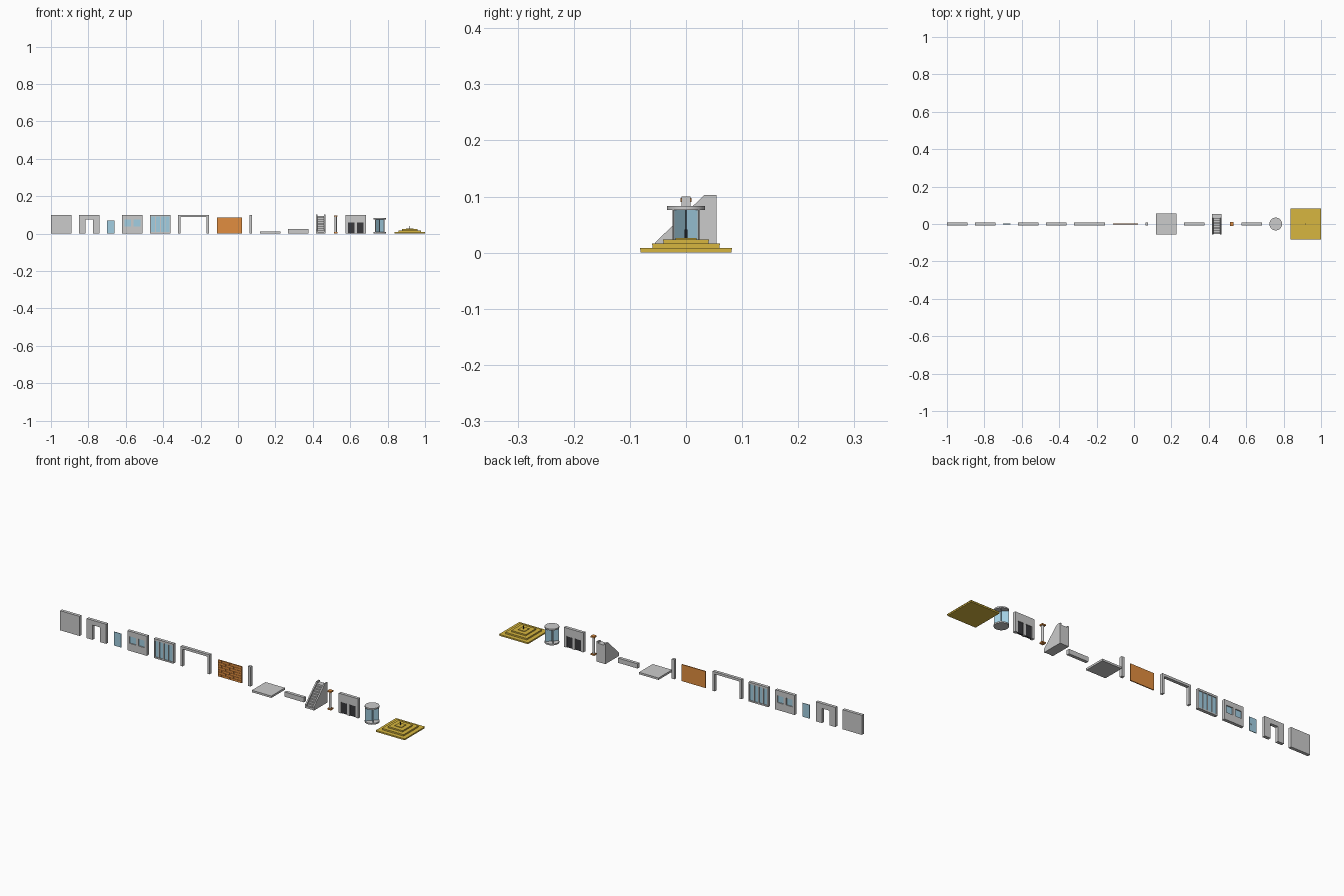
import bpy, bmesh, math
from mathutils import Matrix, Vector

if "Cube" in bpy.data.objects:
    bpy.data.objects.remove(bpy.data.objects["Cube"])


def material(name, rgb):
    m = bpy.data.materials.new(name)
    m.diffuse_color = (*rgb, 1)
    m.use_nodes = True
    m.node_tree.nodes["Principled BSDF"].inputs["Base Color"].default_value = m.diffuse_color
    return m


GLASS = material("glass", (0.36, 0.62, 0.76))
ORANGE = material("orange", (0.75, 0.27, 0.05))
GOLD = material("gold", (0.68, 0.47, 0.05))
DARK = material("dark", (0.04, 0.04, 0.045))


def finish(name, bm, mat=None):
    bmesh.ops.recalc_face_normals(bm, faces=bm.faces)
    me = bpy.data.meshes.new(name)
    bm.to_mesh(me)
    bm.free()
    ob = bpy.data.objects.new(name, me)
    bpy.context.collection.objects.link(ob)
    if mat:
        me.materials.append(mat)
    return ob


def boxes(name, items, mat=None, rot=0, pivot=(0, 0, 0)):
    """One object from boxes given as (x0, x1, y0, y1, z0, z1)."""
    bm = bmesh.new()
    for x0, x1, y0, y1, z0, z1 in items:
        c = Vector(((x0 + x1) / 2, (y0 + y1) / 2, (z0 + z1) / 2))
        bmesh.ops.create_cube(bm, size=1, matrix=Matrix.Translation(c)
                              @ Matrix.Diagonal((x1 - x0, y1 - y0, z1 - z0, 1)))
    if rot:
        bmesh.ops.rotate(bm, verts=bm.verts, cent=pivot, matrix=Matrix.Rotation(rot, 3, 'Z'))
    return finish(name, bm, mat)


def cylinder(name, x, r, z0, z1, n=32, mat=None):
    bm = bmesh.new()
    bmesh.ops.create_cone(bm, cap_ends=True, segments=n, radius1=r, radius2=r, depth=z1 - z0,
                          matrix=Matrix.Translation((x, 0, (z0 + z1) / 2)))
    ob = finish(name, bm, mat)
    if n > 12:
        bpy.context.view_layer.objects.active = ob
        ob.select_set(True)
        bpy.ops.object.shade_smooth_by_angle()
        ob.select_set(False)
    return ob


def extrude_x(name, outline, x0, x1, mat=None):
    """Prism from a (y, z) outline."""
    bm = bmesh.new()
    f = bm.faces.new([bm.verts.new((x0, y, z)) for y, z in outline])
    r = bmesh.ops.extrude_face_region(bm, geom=[f])
    bmesh.ops.translate(bm, vec=(x1 - x0, 0, 0),
                        verts=[v for v in r["geom"] if isinstance(v, bmesh.types.BMVert)])
    return finish(name, bm, mat)


def wall(name, cx, holes, w=0.055, t=0.008, h=0.1):
    """Wall made of blocks around rectangular holes (x0, x1 from centre), shared z0, z1."""
    spans, z0, z1 = holes
    items, x = [], cx - w
    for a, b in spans:
        items.append((x, cx + a, -t, t, 0, h))
        items.append((cx + a, cx + b, -t, t, z1, h))
        if z0 > 0:
            items.append((cx + a, cx + b, -t, t, 0, z0))
        x = cx + b
    items.append((x, cx + w, -t, t, 0, h))
    return boxes(name, items)


def panes(name, cx, spans, z0, z1, t, mat):
    return boxes(name, [(cx + a, cx + b, -t, t, z0, z1) for a, b in spans], mat)


# plain wall, doorway wall, loose glass door
boxes("plain_wall", [(-1.0, -0.89, -0.008, 0.008, 0, 0.1)])
wall("doorway_wall", -0.795, ([(-0.021, 0.021)], 0, 0.075))
boxes("glass_door", [(-0.7, -0.659, -0.0015, 0.0015, 0, 0.07)], GLASS)
boxes("door_handle", [(-0.668, -0.665, -0.003, 0.003, 0.031, 0.037)])

# wall with two windows
win = [(-0.043, -0.007), (0.007, 0.043)]
wall("window_wall", -0.565, (win, 0.038, 0.074))
panes("window_glass", -0.565, win, 0.038, 0.074, 0.003, GLASS)

# wall with four tall panes
tall = [(-0.049 + i * 0.0255, -0.0275 + i * 0.0255) for i in range(4)]
wall("glazed_wall", -0.415, (tall, 0.007, 0.09))
panes("glazed_wall_glass", -0.415, tall, 0.007, 0.09, 0.004, GLASS)

# wide open frame
wall("open_frame", -0.238, ([(-0.07, 0.07)], 0, 0.088), w=0.082)

# brick-patterned shutter: backing and staggered planks
boxes("shutter_back", [(-0.112, 0.022, 0, 0.003, 0, 0.085)], ORANGE)
planks = []
rows, gap = 7, 0.0012
for r in range(rows):
    z = r * 0.085 / rows
    cuts = [-0.112, -0.067, -0.022, 0.022] if r % 2 else [-0.112, -0.09, -0.045, 0.0, 0.022]
    for a, b in zip(cuts, cuts[1:]):
        planks.append((a + gap / 2, b - gap / 2, -0.003, 0.0005, z + gap / 2, z + 0.085 / rows - gap / 2))
boxes("shutter_planks", planks, ORANGE)

# post, floor slab, low beam
boxes("post", [(0.061, 0.076, -0.0075, 0.0075, 0, 0.1)])
boxes("floor_slab", [(0.117, 0.227, -0.055, 0.055, 0, 0.01)])
boxes("low_beam", [(0.268, 0.378, -0.008, 0.008, 0, 0.024)])

# stairs: two side walls and solid steps between
side = [(-0.055, 0), (-0.055, 0.018), (0.033, 0.103), (0.054, 0.103), (0.054, 0)]
for name, a in (("stair_side_left", 0.418), ("stair_side_right", 0.461)):
    extrude_x(name, side, a, a + 0.007)
n = 10
steps = [(-0.053, 0)]
for i in range(n):
    y0, y1 = -0.053 + i * 0.0088, -0.053 + (i + 1) * 0.0088
    z = 0.0095 * (i + 1)
    steps += [(y0, z), (y1 if i < n - 1 else 0.054, z)]
steps.append((0.054, 0))
extrude_x("stair_steps", steps, 0.425, 0.461)

# column with orange base and cap
cylinder("column_shaft", 0.522, 0.0065, 0.006, 0.092, 16)
boxes("column_base", [(0.512, 0.532, -0.01, 0.01, 0, 0.007)], ORANGE)
boxes("column_cap", [(0.512, 0.532, -0.01, 0.01, 0.09, 0.097)], ORANGE)

# wall with two dark lift doors
lift = [(-0.041, -0.007), (0.007, 0.041)]
wall("lift_wall", 0.63, (lift, 0, 0.058))
panes("lift_doors", 0.63, lift, 0, 0.058, 0.004, DARK)

# revolving door: discs, centre pole, four diagonal wings
RX = 0.758
cylinder("revolving_base", RX, 0.034, 0, 0.007)
cylinder("revolving_roof", RX, 0.034, 0.076, 0.083)
cylinder("revolving_pole", RX, 0.002, 0.007, 0.076, 12, DARK)
for i in range(4):
    ang = math.radians(45 + 90 * i)
    boxes("revolving_wing", [(RX, RX + 0.032, -0.001, 0.001, 0.007, 0.076)], GLASS, ang, (RX, 0, 0))
    boxes("revolving_wing_edge", [(RX + 0.0305, RX + 0.033, -0.0015, 0.0015, 0.007, 0.076)],
          None, ang, (RX, 0, 0))

# gold stepped plinth with small spike
PX = 0.918
tiers = [(0.082, 0, 0.008), (0.061, 0.008, 0.016), (0.041, 0.016, 0.023), (0.019, 0.023, 0.026)]
for r, z0, z1 in tiers:
    lip = r * 0.985
    boxes("plinth_tier", [(PX - lip, PX + lip, -lip, lip, z0, z1 - 0.002),
                          (PX - r, PX + r, -r, r, z1 - 0.002, z1)], GOLD)
cylinder("plinth_spike", PX, 0.0025, 0.026, 0.041, 10, DARK)
